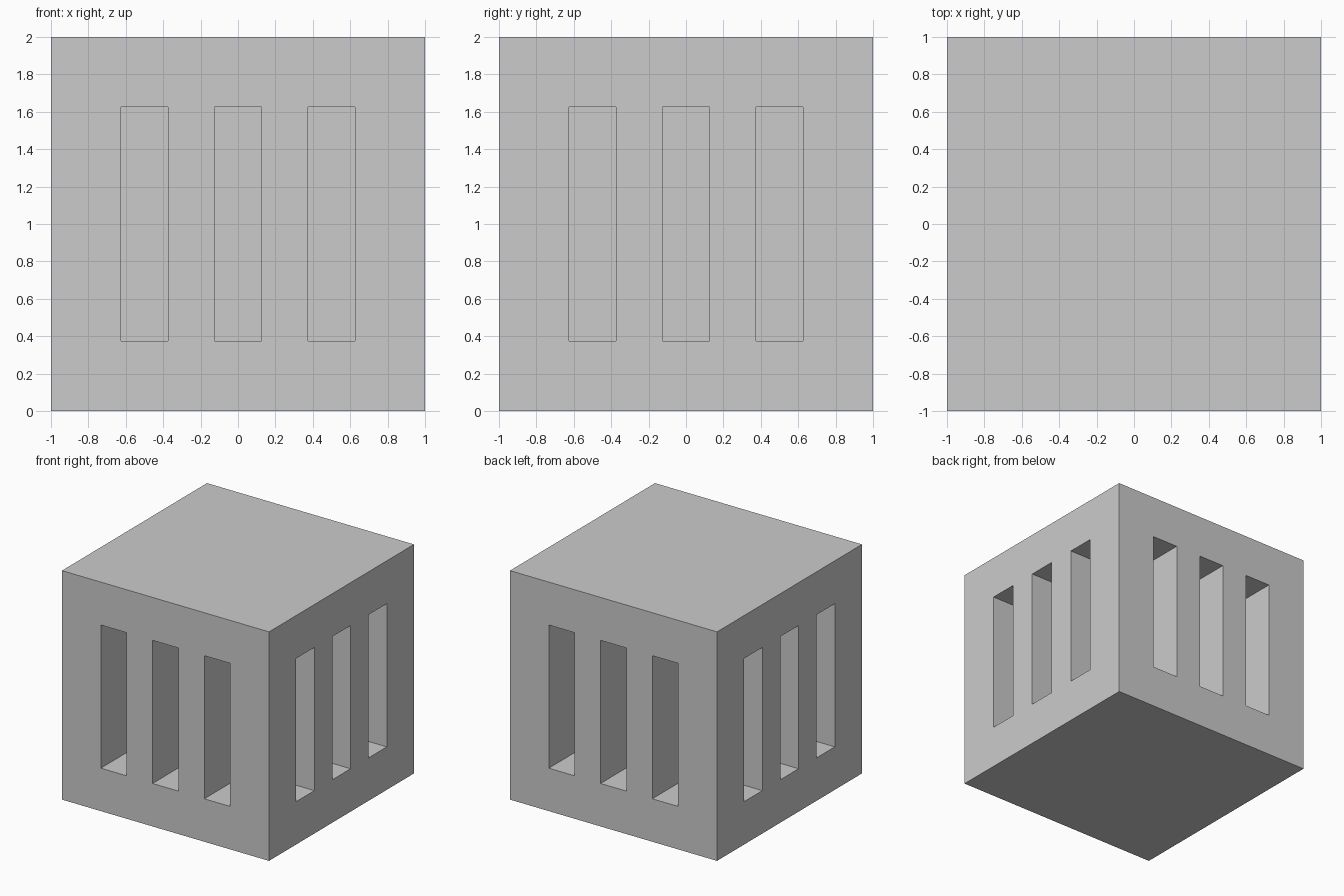
import bpy, bmesh, math
from mathutils import Matrix, Vector

if "Cube" in bpy.data.objects:
    bpy.data.objects.remove(bpy.data.objects["Cube"])

SLOT_W, SLOT_H, DEPTH = 0.25, 1.25, 0.37
OUT = 0.1  # cutter overshoot beyond the block face


def add_box(bm, size, centre, turn=0.0):
    mat = (Matrix.Rotation(turn, 4, 'Z') @ Matrix.Translation(Vector(centre))
           @ Matrix.Diagonal((*size, 1.0)))
    bmesh.ops.create_cube(bm, size=1.0, matrix=mat)


def make_object(name, bm):
    mesh = bpy.data.meshes.new(name)
    bm.to_mesh(mesh)
    bm.free()
    obj = bpy.data.objects.new(name, mesh)
    bpy.context.collection.objects.link(obj)
    return obj


# Solid block
bm = bmesh.new()
add_box(bm, (2, 2, 2), (0, 0, 1))
block = make_object("slotted_block", bm)

# Three blind slots on each of the four sides
bm = bmesh.new()
for side in range(4):
    for x in (-0.5, 0.0, 0.5):
        add_box(bm, (SLOT_W, DEPTH + OUT, SLOT_H),
                (x, -1 + (DEPTH - OUT) / 2, 1), side * math.pi / 2)
cutter = make_object("slot_cutter", bm)
cutter.hide_render = True
cutter.display_type = 'WIRE'

# Cut the slots
cut = block.modifiers.new("slots", 'BOOLEAN')
cut.operation = 'DIFFERENCE'
cut.solver = 'EXACT'
cut.object = cutter
bpy.context.view_layer.objects.active = block
bpy.ops.object.modifier_apply(modifier=cut.name)
bpy.data.objects.remove(cutter)
